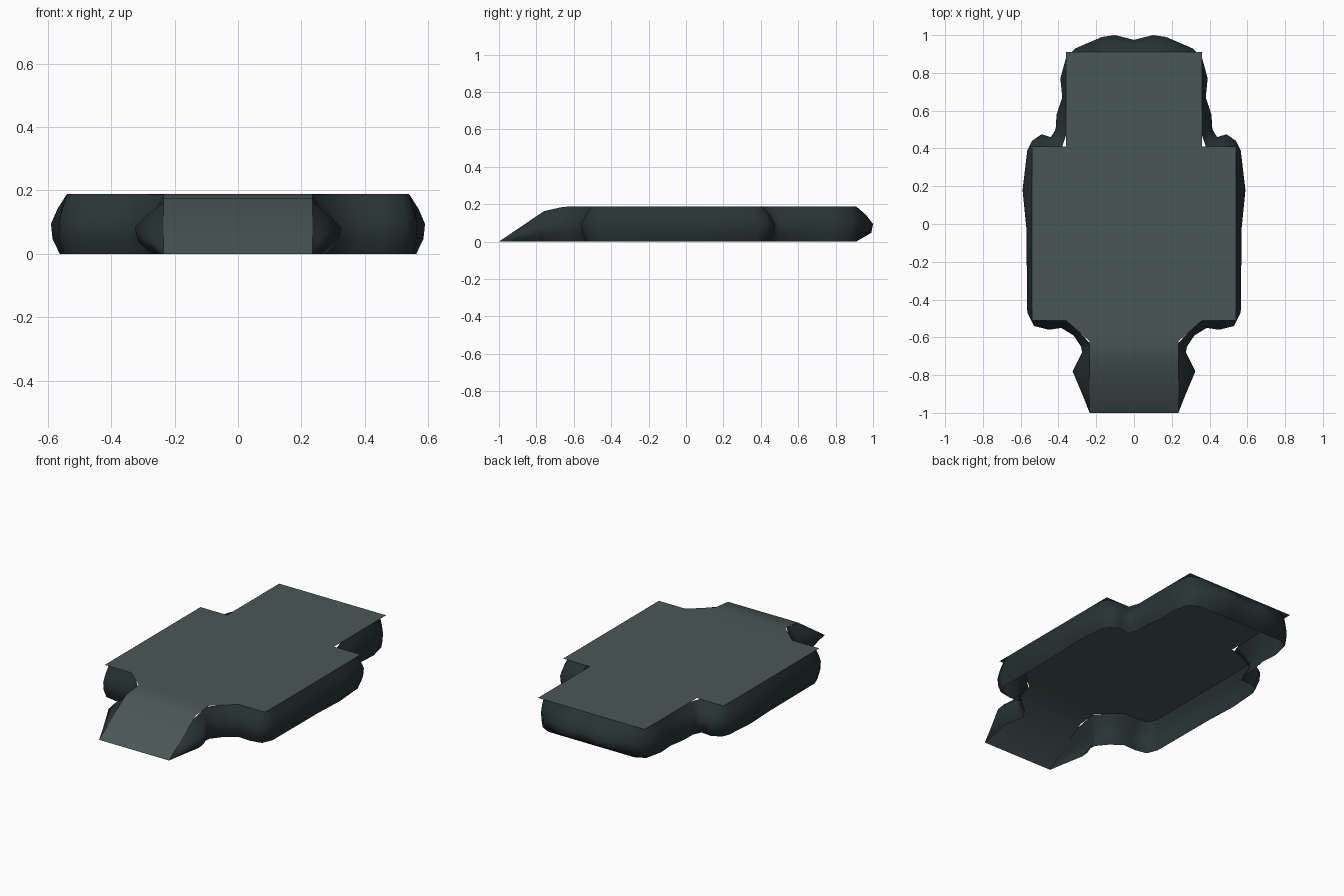
import bpy, bmesh

if "Cube" in bpy.data.objects:
    bpy.data.objects.remove(bpy.data.objects["Cube"])

TOP = 0.188

def material(name, rgb):
    m = bpy.data.materials.new(name)
    m.diffuse_color = (*rgb, 1)
    m.use_nodes = True
    m.node_tree.nodes["Principled BSDF"].inputs["Base Color"].default_value = m.diffuse_color
    return m

deck_mat = material("grey green deck", (0.066, 0.096, 0.092))
wall_mat = material("dark rock", (0.021, 0.034, 0.035))

def finish(name, bm, mat):
    mesh = bpy.data.meshes.new(name)
    bm.to_mesh(mesh)
    bm.free()
    mesh.materials.append(mat)
    mesh.polygons.foreach_set("use_smooth", [True] * len(mesh.polygons))
    ob = bpy.data.objects.new(name, mesh)
    bpy.context.collection.objects.link(ob)
    return ob

def deck_height(y):
    """Deck is level, then bends down to the ground at the front."""
    if y > -0.62:
        return TOP
    if y > -0.74:
        return 0.176 + (TOP - 0.176) * (y + 0.74) / 0.12
    return 0.176 * (y + 1) / 0.26

# Deck plate with ramp: symmetric strips from back to front (y, half width)
bm = bmesh.new()
strips = [[(0.91, 0.36), (0.41, 0.36)], [(0.41, 0.54), (-0.51, 0.54)],
          [(-0.51, 0.36), (-0.62, 0.235), (-0.74, 0.235), (-1.0, 0.235)]]
for strip in strips:
    rows = [[bm.verts.new((s * w, y, deck_height(y))) for s in (-1, 1)] for y, w in strip]
    for a, b in zip(rows, rows[1:]):
        bm.faces.new((a[0], b[0], b[1], a[1]))
finish("deck_and_ramp", bm, deck_mat)

# Rock wall: half path, back centre to ramp tip (rim x, rim y, bulge x, bulge y)
path = [(0, .91, 0, .975), (.08, .91, .1, 1), (.15, .91, .17, .99), (.27, .91, .31, .93),
        (.34, .88, .36, .88), (.36, .77, .39, .77), (.355, .67, .38, .67), (.36, .58, .41, .58),
        (.36, .47, .415, .50), (.38, .41, .44, .46), (.46, .41, .49, .475), (.52, .39, .54, .44),
        (.535, .35, .565, .39), (.54, .18, .59, .18), (.54, -.02, .57, -.02),
        (.54, -.44, .565, -.47), (.52, -.5, .53, -.54), (.45, -.51, .45, -.56),
        (.36, -.51, .385, -.55), (.29, -.57, .32, -.59), (.235, -.63, .28, -.65),
        (.235, -.67, .275, -.68), (.235, -.76, .325, -.78), (.235, -.9, .27, -.91),
        (.235, -1, .235, -1)]
# (height fraction, bulge fraction) from ground to rim
section = [(0, .45), (.25, .9), (.5, 1), (.75, .6), (1, 0)]

bm = bmesh.new()
cols = []
for rx, ry, mx, my in path:
    h = deck_height(ry)
    cols.append([bm.verts.new((rx + (mx - rx) * f, ry + (my - ry) * (f if ry < .9 or t > .1 else 0), h * t))
                 for t, f in section])
for a, b in zip(cols, cols[1:]):
    for k in range(len(section) - 1):
        bm.faces.new((a[k], a[k + 1], b[k + 1], b[k]))
# Mirror the half wall across x
dup = bmesh.ops.duplicate(bm, geom=bm.verts[:] + bm.edges[:] + bm.faces[:])["geom"]
for v in (g for g in dup if isinstance(g, bmesh.types.BMVert)):
    v.co.x = -v.co.x
bmesh.ops.reverse_faces(bm, faces=[g for g in dup if isinstance(g, bmesh.types.BMFace)])
bmesh.ops.remove_doubles(bm, verts=bm.verts, dist=1e-4)
bm.normal_update()
# Make sure the walls face outward
probe = max(bm.faces, key=lambda f: f.calc_center_median().x)
if probe.normal.x < 0:
    bmesh.ops.reverse_faces(bm, faces=bm.faces[:])
finish("rock_wall", bm, wall_mat)
